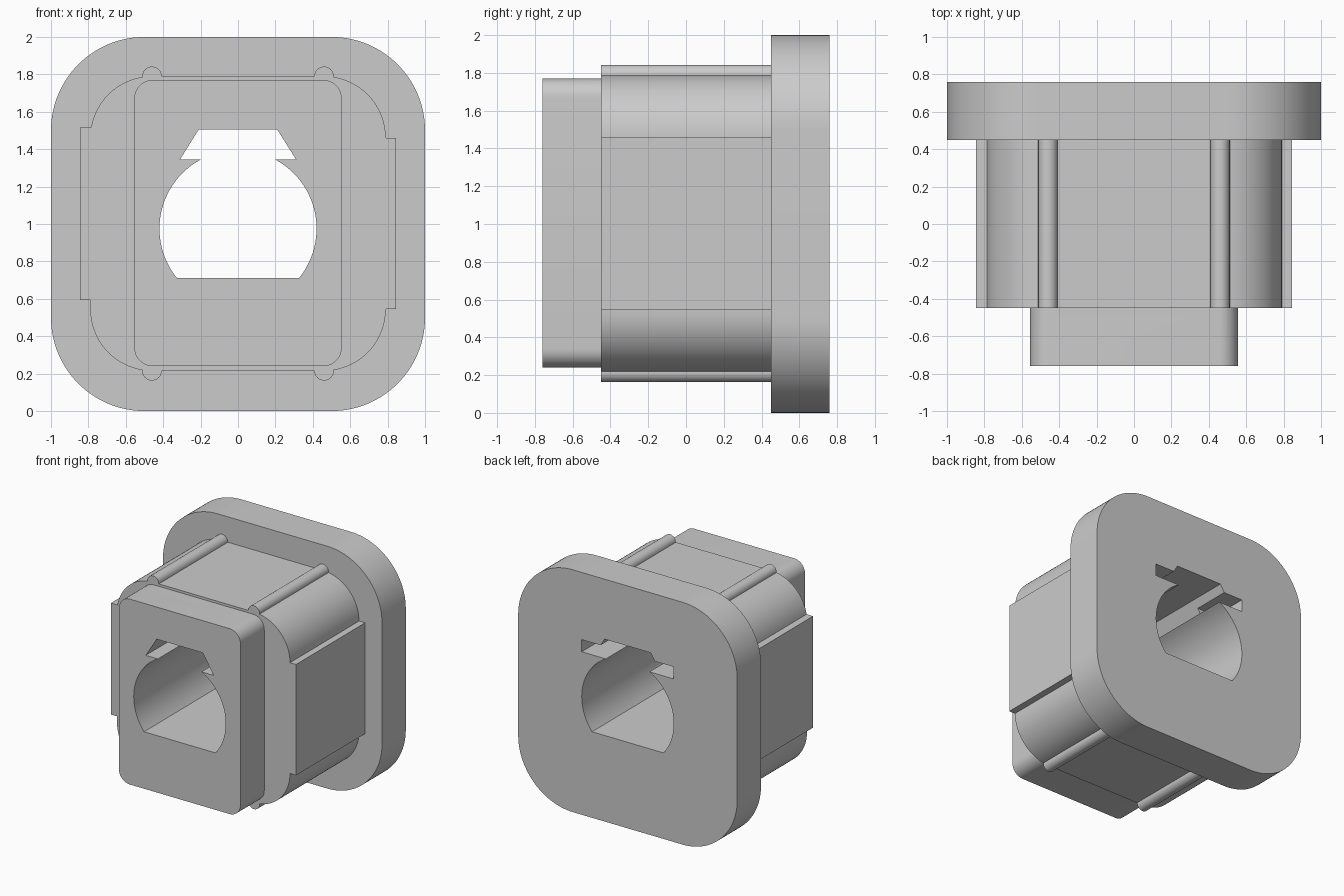
import bpy, bmesh
from math import sin, cos, radians, asin, degrees

if "Cube" in bpy.data.objects:
    bpy.data.objects.remove(bpy.data.objects["Cube"])


def prism(name, pts, y0, y1):
    """Extrude a closed x-z outline from y0 to y1."""
    bm = bmesh.new()
    face = bm.faces.new([bm.verts.new((x, y0, z)) for x, z in pts])
    ext = bmesh.ops.extrude_face_region(bm, geom=[face])
    new = [v for v in ext["geom"] if isinstance(v, bmesh.types.BMVert)]
    bmesh.ops.translate(bm, verts=new, vec=(0, y1 - y0, 0))
    bmesh.ops.recalc_face_normals(bm, faces=bm.faces[:])
    me = bpy.data.meshes.new(name)
    bm.to_mesh(me)
    bm.free()
    ob = bpy.data.objects.new(name, me)
    bpy.context.collection.objects.link(ob)
    return ob


def arc(cx, cz, r, a0, a1, n):
    return [(cx + r * cos(radians(a0 + (a1 - a0) * i / n)),
             cz + r * sin(radians(a0 + (a1 - a0) * i / n))) for i in range(n + 1)]


def rounded(hx, z0, z1, r, n=20):
    pts = []
    for k, (sx, cz) in enumerate([(1, z1 - r), (-1, z1 - r), (-1, z0 + r), (1, z0 + r)]):
        pts += arc(sx * (hx - r), cz, r, 90 * k, 90 * k + 90, n)
    return pts


def rect(x0, x1, z0, z1):
    return [(x0, z0), (x1, z0), (x1, z1), (x0, z1)]


def boolean(target, tool, op):
    mod = target.modifiers.new(op.lower(), 'BOOLEAN')
    mod.operation, mod.object, mod.solver = op, tool, 'EXACT'
    bpy.context.view_layer.objects.active = target
    bpy.ops.object.modifier_apply(modifier=mod.name)
    bpy.data.objects.remove(tool)


# Main body, then everything fused onto it
bushing = prism("square_bushing", rounded(0.79, 0.215, 1.79, 0.33), -0.45, 0.6)

# Side pads, staggered in height
boolean(bushing, prism("left_pad", rect(-0.845, -0.6, 0.595, 1.515), -0.45, 0.6), 'UNION')
boolean(bushing, prism("right_pad", rect(0.6, 0.845, 0.545, 1.46), -0.45, 0.6), 'UNION')

# Round ridges on top and bottom
for x in (-0.46, 0.46):
    for z in (0.215, 1.79):
        ridge = prism("ridge", arc(x, z, 0.052, 0, 345, 23), -0.45, 0.6)
        boolean(bushing, ridge, 'UNION')

# Front nose and rear flange
boolean(bushing, prism("nose", rounded(0.555, 0.24, 1.77, 0.1, 10), -0.76, 0.0), 'UNION')
boolean(bushing, prism("flange", rounded(1.0, 0.0, 2.0, 0.5, 28), 0.45, 0.76), 'UNION')

# Keyed hole: flat-bottomed circle with a dovetail slot above
R, CZ = 0.42, 0.975
low, high = (degrees(asin((z - CZ) / R)) for z in (0.71, 1.345))
half = arc(0, CZ, R, low, high, 28) + [(0.31, 1.345), (0.21, 1.505)]
hole = half + [(-x, z) for x, z in reversed(half)]
boolean(bushing, prism("hole_cutter", hole, -1, 1), 'DIFFERENCE')

# Wider slot through the flange at the back
boolean(bushing, prism("slot_cutter", rect(-0.42, 0.42, 1.345, 1.445), 0.45, 1), 'DIFFERENCE')

# Smooth curves, crisp edges
bpy.ops.object.select_all(action='DESELECT')
bushing.select_set(True)
bpy.context.view_layer.objects.active = bushing
bpy.ops.object.shade_smooth_by_angle(angle=radians(25))
